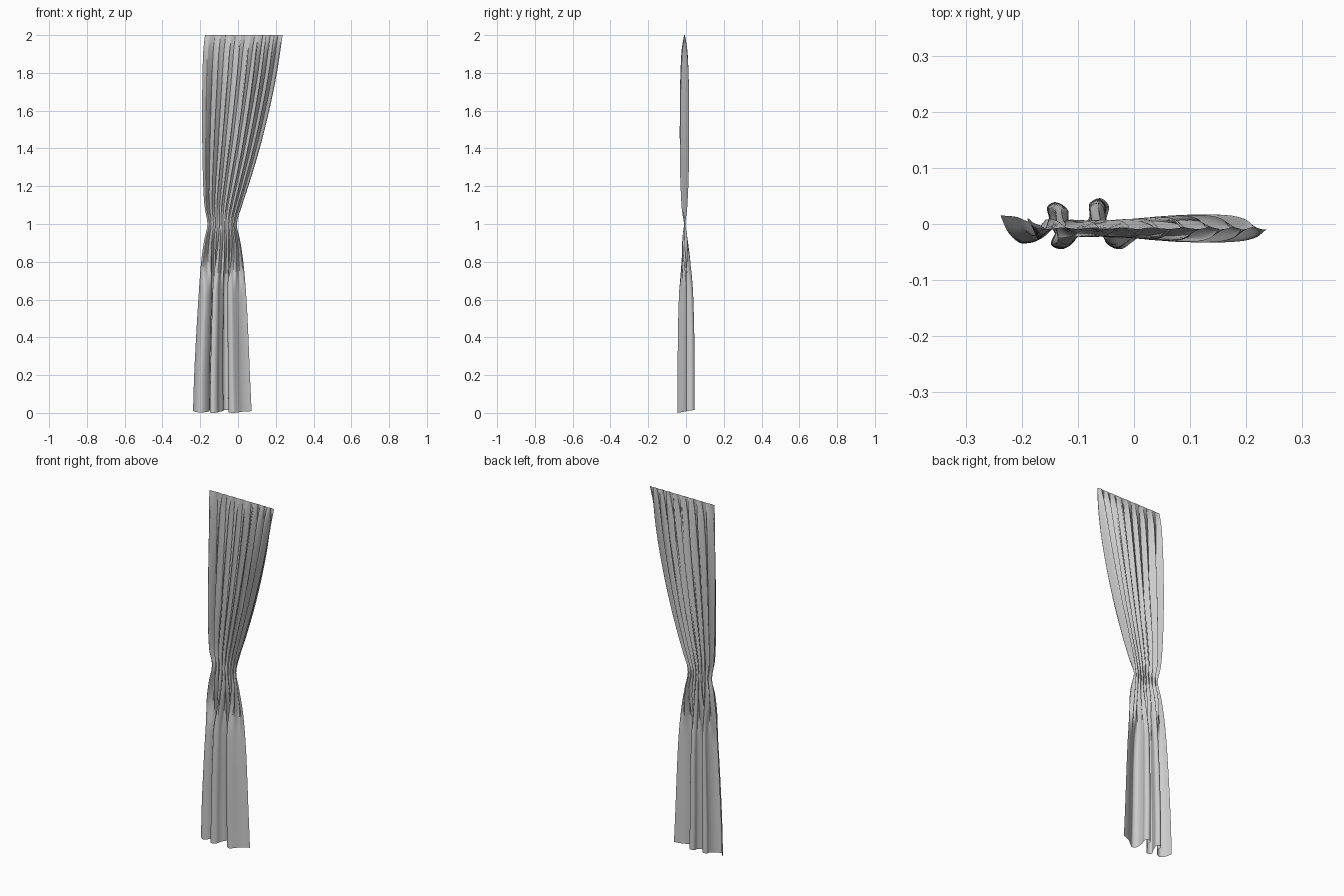
import bpy
import math

if "Cube" in bpy.data.objects:
    bpy.data.objects.remove(bpy.data.objects["Cube"])

COLS, ROWS = 220, 90
UPPER_FOLDS = 8.5


def spline(keys, t):
    """Smooth curve through (t, value) keys."""
    n = len(keys)
    t = min(max(t, keys[0][0]), keys[-1][0])
    i = next(k for k in range(n - 1) if t <= keys[k + 1][0])

    def slope(k):
        a, b = keys[max(k - 1, 0)], keys[min(k + 1, n - 1)]
        return (b[1] - a[1]) / (b[0] - a[0])
    (t0, v0), (t1, v1) = keys[i], keys[i + 1]
    h = t1 - t0
    s = (t - t0) / h
    return ((2*s**3 - 3*s**2 + 1) * v0 + (s**3 - 2*s**2 + s) * h * slope(i)
            + (3*s**2 - 2*s**3) * v1 + (s**3 - s**2) * h * slope(i + 1))


def smooth(a, b, t):
    t = min(max((t - a) / (b - a), 0), 1)
    return t * t * (3 - 2 * t)


# silhouette edges and fold depth against height
LEFT = [(0, -.238), (.2, -.232), (.4, -.222), (.6, -.21), (.8, -.195), (.92, -.178),
        (1, -.162), (1.1, -.178), (1.3, -.187), (1.6, -.19), (1.9, -.185), (2, -.175)]
RIGHT = [(0, .072), (.2, .063), (.4, .055), (.6, .045), (.8, .028), (.92, .01),
         (1, -.006), (1.1, .022), (1.2, .055), (1.4, .115), (1.6, .165), (1.8, .206), (2, .236)]
DEPTH = [(0, .045), (.4, .043), (.6, .038), (.8, .029), (.9, .019), (.96, .01), (1, .003),
         (1.04, .01), (1.1, .017), (1.3, .024), (1.7, .024), (1.9, .017), (1.97, .008), (2, .002)]

# hem outline seen from above: loose loops of cloth
HEM = [(-.238, .015), (-.222, -.018), (-.198, -.035), (-.172, -.022), (-.152, .008),
       (-.155, .03), (-.14, .039), (-.125, .026), (-.137, -.01), (-.148, -.036),
       (-.13, -.045), (-.112, -.036), (-.1, -.014), (-.078, .012), (-.078, .036),
       (-.06, .046), (-.045, .032), (-.05, .004), (-.047, -.032), (-.025, -.045),
       (-.003, -.032), (.02, -.014), (.045, -.002), (.072, .006)]
lengths = [0]
for p, q in zip(HEM, HEM[1:]):
    lengths.append(lengths[-1] + math.dist(p, q))
hem_x = [(d / lengths[-1], (p[0] + .238) / .31) for d, p in zip(lengths, HEM)]
hem_y = [(d / lengths[-1], p[1] / .045) for d, p in zip(lengths, HEM)]


def section(u, z):
    # gathered pleats of the upper half, wider toward the wall side
    ph = math.tau * UPPER_FOLDS * (.72 * u + .28 * u * u) + 2.6
    env = .8 + .2 * math.sin(5 * u + 2 * z)
    ux = u + .022 * math.sin(2 * ph) * math.sin(math.pi * u)
    uy = env * math.sin(ph + .5 * math.sin(3 * z + 6 * u))
    # broad loops of the lower half
    lx, ly = spline(hem_x, u), spline(hem_y, u)
    k = smooth(.62, 1.0, z)
    return lx + (ux - lx) * k, ly + (uy - ly) * k


# curtain sheet, rows packed closer around the tie and the top
verts, faces = [], []
for r in range(ROWS + 1):
    t = 2 * r / ROWS
    z = t + .05 * math.sin(math.tau * t) / math.pi
    a, b, d = spline(LEFT, z), spline(RIGHT, z), spline(DEPTH, z)
    yc = -.008 * smooth(.7, 1.1, z)
    for c in range(COLS + 1):
        f, y = section(c / COLS, z)
        sag = (.008 + .008 * y) * (1 - smooth(0, .3, z))
        verts.append((a + (b - a) * f, yc + d * y, z + sag))
for r in range(ROWS):
    for c in range(COLS):
        i = r * (COLS + 1) + c
        faces.append((i, i + 1, i + COLS + 2, i + COLS + 1))

mesh = bpy.data.meshes.new("curtain")
mesh.from_pydata(verts, [], faces)
mesh.update()
curtain = bpy.data.objects.new("curtain", mesh)
bpy.context.collection.objects.link(curtain)
bpy.context.view_layer.objects.active = curtain
curtain.select_set(True)
bpy.ops.object.shade_smooth_by_angle(angle=math.radians(60))
